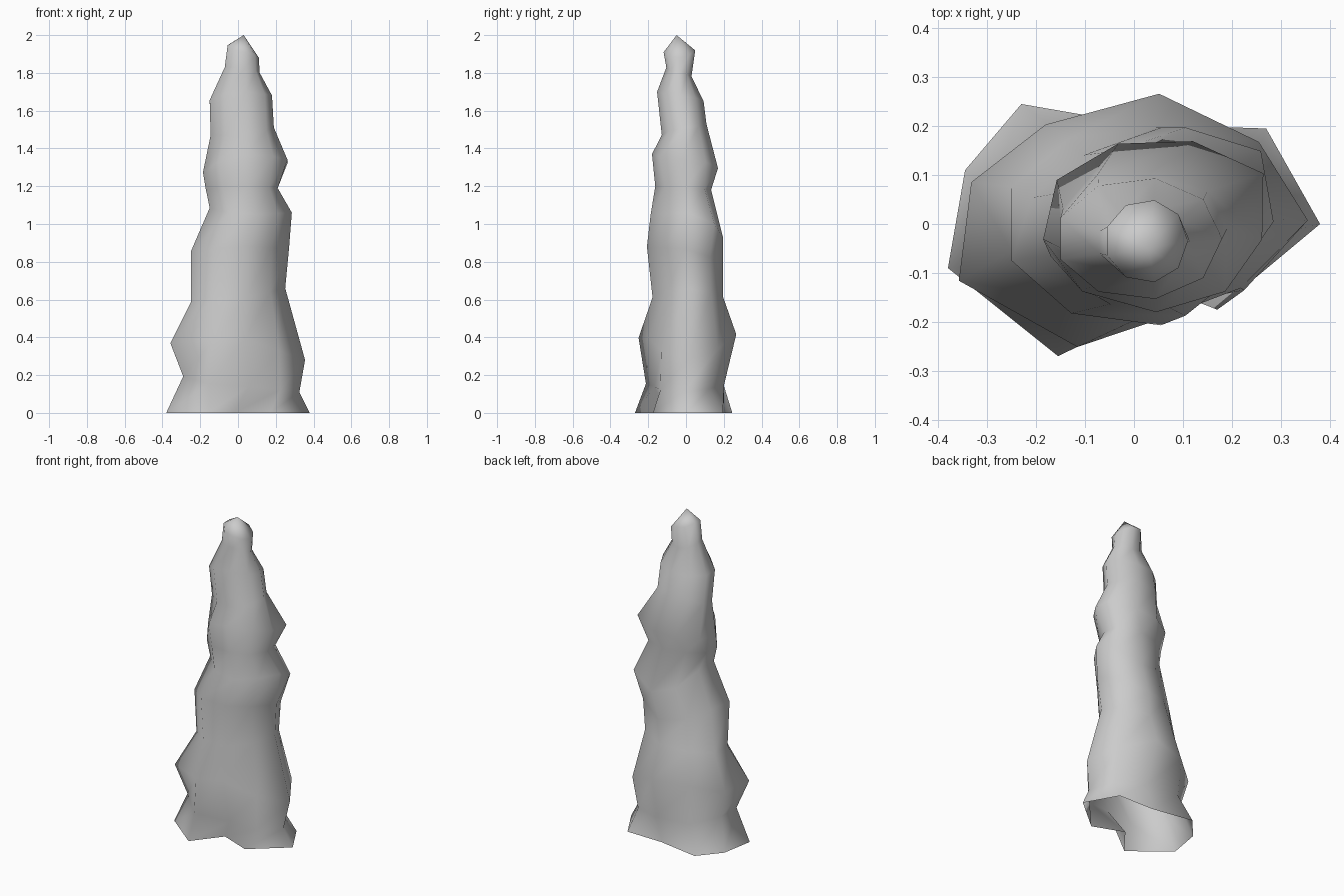
import bpy
import math

# Remove the default cube only
default_cube = bpy.data.objects.get("Cube")
if default_cube:
    bpy.data.objects.remove(default_cube, do_unlink=True)

SIDES = 9

# Foot outline, counter-clockwise from the +x tip, with a fold at the front
foot_outline = [(.38, 0), (.27, .195), (.03, .2), (-.23, .245), (-.345, .11),
                (-.38, -.09), (-.155, -.27), (-.02, -.1), (.17, -.175)]

# Wavy side profiles as (distance from axis, height), one entry per ring
left_profile = [(.325, .11), (.355, .28), (.25, .66), (.27, .87), (.285, 1.06),
                (.21, 1.19), (.265, 1.34), (.19, 1.51), (.18, 1.68),
                (.115, 1.8), (.11, 1.88)]
right_profile = [(-.29, .2), (-.38, .36), (-.25, .58), (-.25, .85), (-.15, 1.09),
                 (-.17, 1.18), (-.175, 1.27), (-.145, 1.47), (-.15, 1.65),
                 (-.07, 1.83), (-.055, 1.95)]
back_profile = [(.205, .15), (.27, .42), (.2, .61), (.2, .76), (.2, .92),
                (.135, 1.18), (.18, 1.29), (.11, 1.53), (.095, 1.65),
                (.03, 1.78), (.05, 1.92)]
front_profile = [(-.23, .14), (-.255, .4), (-.18, .61), (-.21, .88), (-.19, 1.05),
                 (-.165, 1.2), (-.18, 1.37), (-.13, 1.47), (-.155, 1.7),
                 (-.105, 1.83), (-.12, 1.91)]

# Swelling of the ribs and the front fold, ring by ring from the foot;
# rings beyond the end of a list stay even
rib_swell = {
    1: [.97, .95, 1, 1, 1.15, 1.18, 1.15],
    3: [1.1, .86, 1, .82, .86, .92, .97, 1.08],
    4: [1, .87, 1, .84, .92],
    6: [1.06, 1.02],
    7: [.72, .8],
    8: [.88, .82, .9, .84, .86],
}

# Sideways drift of single ribs in degrees, and of the whole upper bulge
BULGE = 6
rib_turn = {(1, 5): 8, (1, 6): 15}
for side in range(SIDES):
    rib_turn[BULGE, side] = -10


def ring_points(index, left, right, back, front):
    """Return one uneven ring that reaches the four side profiles."""
    centre_x = (left[0] + right[0]) / 2
    centre_y = (back[0] + front[0]) / 2
    half_x = (left[0] - right[0]) / 2
    half_y = (back[0] - front[0]) / 2
    points = []
    for side in range(SIDES):
        turn = math.radians(rib_turn.get((index, side), 0))
        angle = math.tau * side / SIDES + turn
        across, along = math.cos(angle), math.sin(angle)
        # Heights blend between the neighbouring profiles
        height_x = left[1] if across > 0 else right[1]
        height_y = back[1] if along > 0 else front[1]
        height = height_x * across ** 2 + height_y * along ** 2
        if across < 0:
            across /= math.cos(math.pi / SIDES)
        swells = rib_swell.get(side, [])
        swell = swells[index] if index < len(swells) else 1
        points.append((centre_x + half_x * across * swell,
                       centre_y + half_y * along * swell, height))
    return points


# Stack the rings from the foot to the tip
rings = [[(x, y, 0) for x, y in foot_outline]]
profiles = zip(left_profile, right_profile, back_profile, front_profile)
for index, sides in enumerate(profiles):
    rings.append(ring_points(index, *sides))

vertices = [point for ring in rings for point in ring]
tip = len(vertices)
vertices.append((.03, -.05, 2))

# Walls between rings, then a fan to the tip; the underside stays open
faces = []
for level in range(len(rings) - 1):
    for side in range(SIDES):
        following = (side + 1) % SIDES
        low, high = level * SIDES, (level + 1) * SIDES
        faces.append((low + side, low + following, high + following, high + side))
top = tip - SIDES
for side in range(SIDES):
    faces.append((top + side, top + (side + 1) % SIDES, tip))

mesh = bpy.data.meshes.new("stone_spire")
mesh.from_pydata(vertices, [], faces)
mesh.update()
for polygon in mesh.polygons:
    polygon.use_smooth = True

# Plain grey stone
stone = bpy.data.materials.new("grey_stone")
stone.use_nodes = True
colour = (.6, .6, .6, 1)
stone.diffuse_color = colour
for node in stone.node_tree.nodes:
    if node.type == "BSDF_PRINCIPLED":
        node.inputs["Base Color"].default_value = colour
mesh.materials.append(stone)

spire = bpy.data.objects.new("stone_spire", mesh)
bpy.context.collection.objects.link(spire)
